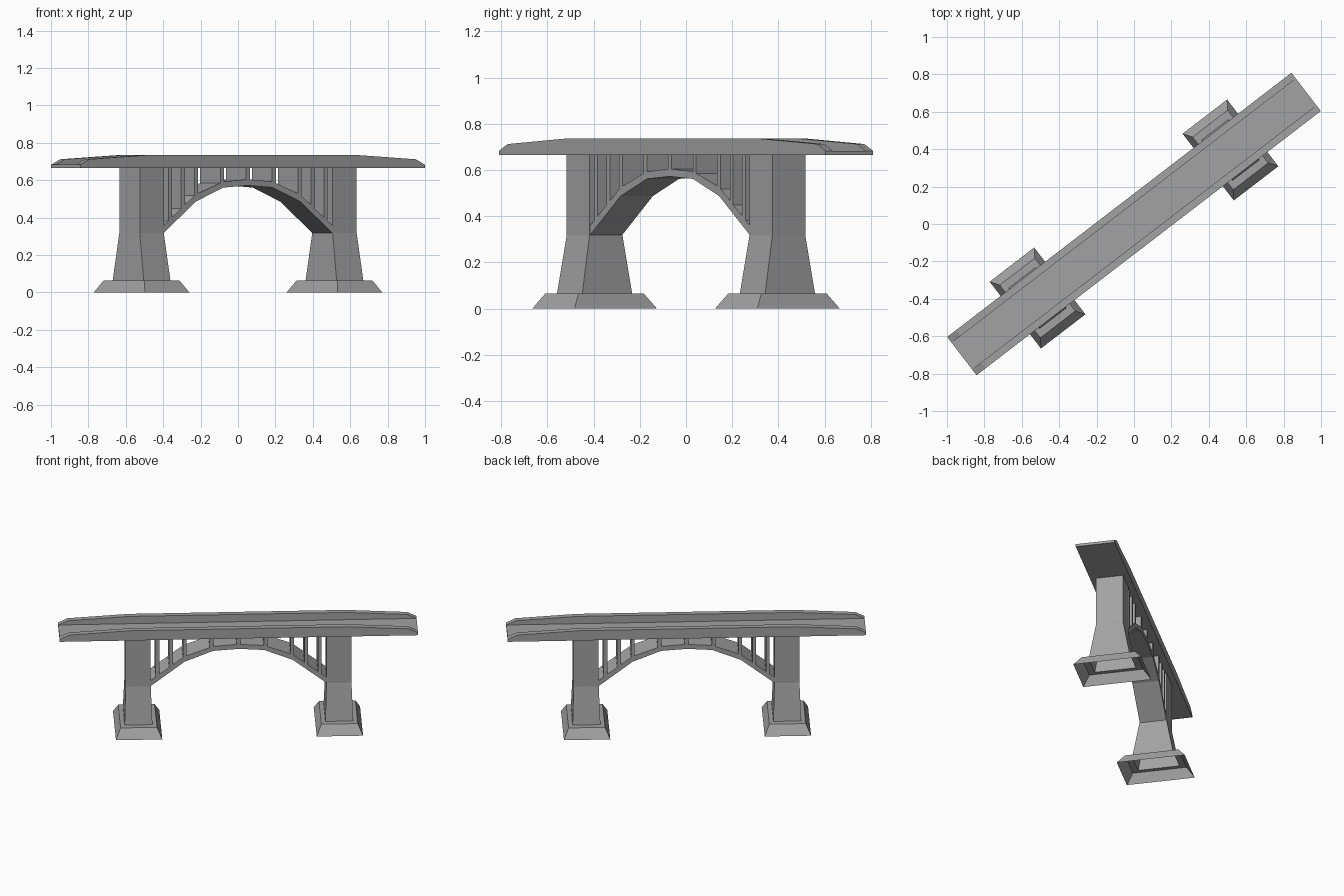
import bpy, bmesh, math

cube = bpy.data.objects.get("Cube")
if cube:
    bpy.data.objects.remove(cube)

ANGLE = math.radians(37.5)   # the bridge runs diagonally across the plan
HALF_LEN, HALF_W = 1.16, 0.129
ROAD_W = 0.09                # half width between parapets
BODY_W = 0.088               # half width of arch, walls and pier shafts
SOFFIT, ROAD_Z, TOP = 0.665, 0.683, 0.735

concrete = bpy.data.materials.new("concrete_grey")
concrete.use_nodes = True
grey = (0.36, 0.36, 0.36, 1)
concrete.diffuse_color = grey
concrete.node_tree.nodes["Principled BSDF"].inputs["Base Color"].default_value = grey


def finish(name, bm):
    bmesh.ops.recalc_face_normals(bm, faces=bm.faces)
    mesh = bpy.data.meshes.new(name)
    bm.to_mesh(mesh)
    bm.free()
    mesh.materials.append(concrete)
    obj = bpy.data.objects.new(name, mesh)
    obj.rotation_euler.z = ANGLE
    bpy.context.collection.objects.link(obj)
    return obj


def prism(name, profile, v0, v1):
    """Extrude a side profile of (along, height) points across the bridge."""
    bm = bmesh.new()
    face = bm.faces.new([bm.verts.new((u, v0, z)) for u, z in profile])
    side = bmesh.ops.extrude_face_region(bm, geom=[face])["geom"]
    moved = [g for g in side if isinstance(g, bmesh.types.BMVert)]
    bmesh.ops.translate(bm, verts=moved, vec=(0, v1 - v0, 0))
    return finish(name, bm)


def shell(name, centre, rings):
    """Open rectangular loft through (half length, half width, height) rings."""
    bm = bmesh.new()
    loops = [[bm.verts.new((centre + a * du, b * dv, z))
              for a, b in ((-1, -1), (1, -1), (1, 1), (-1, 1))]
             for du, dv, z in rings]
    for low, high in zip(loops, loops[1:]):
        for i in range(4):
            j = (i + 1) % 4
            bm.faces.new((low[i], low[j], high[j], high[i]))
    return finish(name, bm)


def mirrored(half):
    """Complete a half profile that starts on the centre line."""
    return [(-u, z) for u, z in reversed(half[1:])] + half


def box_profile(u0, u1, z0, z1):
    return [(u0, z0), (u1, z0), (u1, z1), (u0, z1)]


# Road deck between the parapets
prism("road_deck", box_profile(-HALF_LEN, HALF_LEN, SOFFIT, ROAD_Z), -ROAD_W, ROAD_W)

# Parapets with sloping ends
rail_top = mirrored([(0, TOP), (0.7, TOP), (1.1, 0.712), (HALF_LEN, ROAD_Z)])
rail = [(-HALF_LEN, SOFFIT)] + rail_top + [(HALF_LEN, SOFFIT)]
prism("left_parapet", rail, ROAD_W, HALF_W)
prism("right_parapet", rail, -HALF_W, -ROAD_W)

# Piers: splayed footing, tapered base and straight shaft, open underneath
pier_rings = [(0.15, 0.225, 0), (0.118, 0.178, 0.065), (0.09, 0.136, 0.065),
              (0.081, 0.09, 0.317), (0.081, 0.09, SOFFIT)]
for label, side in (("left", 1), ("right", -1)):
    shell(label + "_pier", side * 0.65, pier_rings)

# Faceted arch rib between the piers
lower = [(0, 0.572), (0.165, 0.561), (0.35, 0.487), (0.57, 0.317)]
upper = [(0, 0.605), (0.165, 0.593), (0.35, 0.525), (0.57, 0.357)]
prism("arch_rib", mirrored(lower) + mirrored(upper)[::-1], -BODY_W, BODY_W)


def arch_height(u):
    """Height just inside the rib at a distance along the bridge."""
    for (u0, z0), (u1, z1) in zip(upper, upper[1:]):
        if abs(u) <= u1:
            return z0 + (z1 - z0) * (abs(u) - u0) / (u1 - u0) - 0.012


# Cross walls carrying the deck on the arch
T = 0.012
for n, u in enumerate(mirrored([(p, 0) for p in (0, 0.175, 0.348, 0.438, 0.525)])):
    u = u[0]
    profile = [(u - T, arch_height(u - T)), (u + T, arch_height(u + T)),
               (u + T, SOFFIT), (u - T, SOFFIT)]
    prism(f"cross_wall_{n + 1}", profile, -BODY_W, BODY_W)
